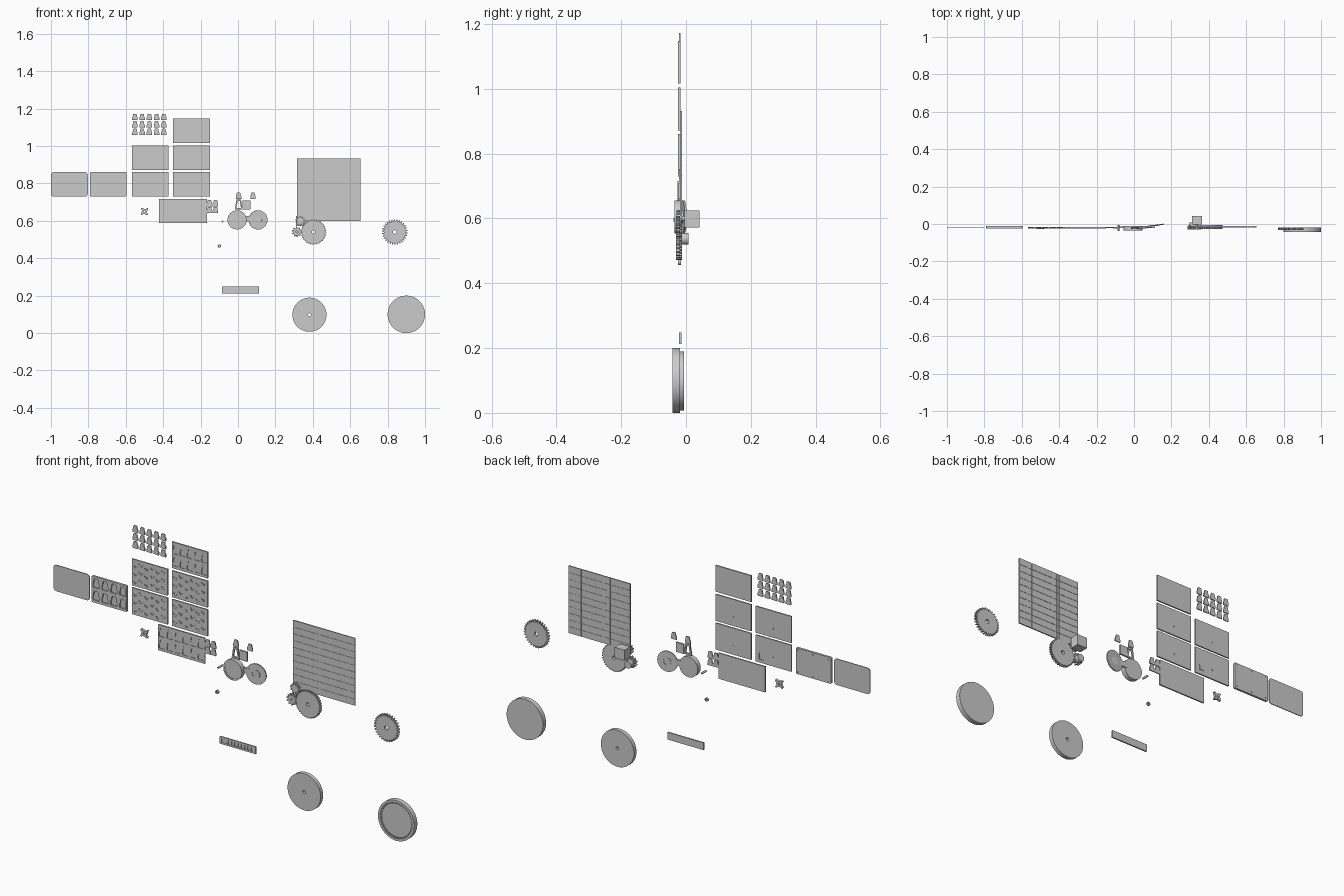
import bpy, bmesh, math
from mathutils import Vector, Matrix

if "Cube" in bpy.data.objects:
    bpy.data.objects.remove(bpy.data.objects["Cube"])

def add_prism(bm, pts, y0, y1):
    a = [bm.verts.new((x, y0, z)) for x, z in pts]
    b = [bm.verts.new((x, y1, z)) for x, z in pts]
    n = len(pts)
    faces = [bm.faces.new(a), bm.faces.new(b[::-1])]
    faces += [bm.faces.new((a[i], b[i], b[(i + 1) % n], a[(i + 1) % n])) for i in range(n)]
    bmesh.ops.recalc_face_normals(bm, faces=faces)

def build(name, prisms, cuts=(), smooth=False):
    """Make an object from (profile, y0, y1) prisms, minus the cutter prisms."""
    def mesh_object(label, items):
        bm = bmesh.new()
        for item in items:
            add_prism(bm, *item)
        me = bpy.data.meshes.new(label)
        bm.to_mesh(me)
        bm.free()
        ob = bpy.data.objects.new(label, me)
        bpy.context.collection.objects.link(ob)
        return ob
    ob = mesh_object(name, prisms)
    if cuts:
        cutter = mesh_object("cutter", cuts)
        cutter.hide_render = True
        mod = ob.modifiers.new("pockets", 'BOOLEAN')
        mod.operation, mod.solver, mod.object = 'DIFFERENCE', 'EXACT', cutter
        dg = bpy.context.evaluated_depsgraph_get()
        me = bpy.data.meshes.new_from_object(ob.evaluated_get(dg))
        ob.modifiers.clear()
        ob.data = me
        bpy.data.objects.remove(cutter)
    if smooth:
        bpy.ops.object.select_all(action='DESELECT')
        ob.select_set(True)
        bpy.context.view_layer.objects.active = ob
        bpy.ops.object.shade_smooth_by_angle()
    return ob

# Profiles in the x-z plane
def rect(x0, x1, z0, z1):
    return [(x0, z0), (x1, z0), (x1, z1), (x0, z1)]

def circle(x, z, r, n=64):
    return [(x + r * math.cos(2 * math.pi * i / n), z + r * math.sin(2 * math.pi * i / n)) for i in range(n)]

def round_rect(x0, x1, z0, z1, r):
    pts = []
    for cx, cz, q in ((x1 - r, z1 - r, 0), (x0 + r, z1 - r, 1), (x0 + r, z0 + r, 2), (x1 - r, z0 + r, 3)):
        pts += [(cx + r * math.cos((q + i / 4) * math.pi / 2), cz + r * math.sin((q + i / 4) * math.pi / 2)) for i in range(5)]
    return pts

def shield(x, z, w, h):
    return [(x + w * u, z + h * v) for u, v in
            ((-.5, -.5), (.5, -.5), (.5, -.1), (.38, .1), (.35, .4), (.25, .5), (-.25, .5), (-.35, .4), (-.38, .1), (-.5, -.1))]

def gear(x, z, r0, r1, teeth):
    pts = []
    for i in range(teeth):
        for f, r in ((0, r0), (.3, r0), (.45, r1), (.8, r1)):
            a = 2 * math.pi * (i + f) / teeth
            pts.append((x + r * math.cos(a), z + r * math.sin(a)))
    return pts

# Rounded cover and shield tray on the far left
build("cover_panel", [(round_rect(-1, -.803, .73, .86, .014), -.022, -.018)])
cuts = [(shield(-.766 + .049 * i, .765 + .062 * j, .034, .045), -.03, -.017) for i in range(4) for j in range(2)]
cuts += [(circle(-.776 + .083 * i, .74 + .055 * 2 * j, .004, 10), -.0145, 0) for i in range(3) for j in range(2)]
build("shield_tray", [(round_rect(-.79, -.597, .73, .86, .004), -.023, -.012)], cuts)

# Mid plates with rows of small shallow pockets
for k, (x, z) in enumerate([(-.47, .938), (-.47, .795), (-.249, .938), (-.249, .795)]):
    cuts = []
    for j in range(3):
        for i in range(6):
            px, pz = x - .078 + .031 * i, z + .04 * (j - 1) + (.006 if i % 2 else -.006)
            cuts.append(([(px - .011, pz), (px - .004, pz), (px - .004, pz - .008), (px + .004, pz - .008),
                          (px + .004, pz), (px + .011, pz), (px + .011, pz + .006), (px - .011, pz + .006)], -.03, -.0215))
    cuts.append((circle(x + .0005, z - .021, .003, 10), -.0205, 0))
    if k == 1:
        cuts.append(([(x + .05, z - .05), (x + .08, z - .05), (x + .08, z - .02), (x + .072, z - .02),
                      (x + .072, z - .042), (x + .05, z - .042)], -.019, 0))
    build("pocket_plate", [(rect(x - .098, x + .098, z - .066, z + .066), -.024, -.017)], cuts)

# Plates with rows of shield pockets
for name, x0, x1, z0, z1, n in (("shield_plate_top", -.347, -.15, 1.017, 1.148, 5),
                                ("shield_plate_lower", -.423, -.166, .588, .716, 6)):
    step = (x1 - x0) / n
    cuts = [(shield(x0 + step * (i + .5), z0 + (z1 - z0) * v, step * .72, .044), -.03, -.0215)
            for i in range(n) for v in (.27, .73)]
    build(name, [(rect(x0, x1, z0, z1), -.024, -.017)], cuts)

# Loose shield tokens
spots = [(-.551 + .0385 * i, 1.076 + .0385 * j * 1.03) for i in range(5) for j in range(3)]
spots += [(-.152 + .031 * i, .658 + .036 * j) for i in range(2) for j in range(2)]
spots += [(.003, .735), (.08, .735)]
for x, z in spots:
    build("shield_token", [(shield(x, z, .029, .034), -.022, -.017)])

# Four-armed star clip
star = []
for i in range(4):
    for f, r in ((-.32, .026), (-.18, .026), (0, .013)):
        a = math.pi / 2 * (i + f + .75)
        star.append((-.5 + r * math.cos(a), .65 + r * math.sin(a)))
build("star_clip", [(star, -.026, -.015)], [(circle(-.5, .65, .005, 16), -.1, .1)])

# Small triangular frame and block
build("triangle_frame", [([(-.017, .66), (.025, .66), (.016, .715), (-.008, .715)], -.026, -.018)],
      [([(-.008, .668), (.016, .668), (.01, .706), (-.002, .706)], -.1, .1)])
build("small_block", [(rect(.024, .066, .66, .708), -.024, -.016)])

# Drum, tilted disc and link between them
build("drum", [(circle(-.005, .605, .051), -.036, -.012)],
      [(circle(-.005, .605, .043), -.1, -.034)], True)
build("drum_link", [(rect(.03, .075, .597, .625), -.018, -.01)])
disc = build("tilted_disc", [(circle(0, 0, .051), -.003, .003)], [(circle(0, 0, .02, 32), -.1, .1)], True)
disc.matrix_world = Matrix.Translation((.107, -.008, .605)) @ Matrix.Rotation(math.radians(8), 4, 'Z')
build("disc_hub", [(circle(.107, .605, .02, 32), -.012, -.005)], (), True)

# Little rod, ring and slotted card
build("rod", [(circle(-.083, .596, .005, 16), -.038, -.005)], (), True)
build("ring", [(circle(-.1, .465, .009, 24), -.024, -.016)], [(circle(-.1, .465, .004, 16), -.1, .1)], True)
build("slotted_card", [(rect(-.081, -.014, .453, .549), -.026, -.018)],
      [(rect(-.058, -.036, .518, .537), -.03, -.022), (circle(-.032, .527, .004, 12), -.03, -.022)])

# Bar with a row of cells
build("cell_bar", [(rect(-.086, .112, .212, .248), -.021, -.014)],
      [(rect(-.076 + .018 * i, -.064 + .018 * i, .22, .24), -.1, -.0175) for i in range(10)])

# Slatted grid panel
cols = [.315, .425, .44, .462, .585, .608, .624, .657]
cells = []
for x0, x1 in zip(cols, cols[1:]):
    for j in range(10):
        z0 = .597 + .0336 * j
        cells.append((rect(x0 + .0008, x1 - .0008, z0 + .0008, z0 + .0328), -.018, -.012))
build("slatted_panel", cells + [(rect(.316, .656, .598, .932), -.0165, -.0135)])

# Large gears
build("gear_left", [(gear(.404, .54, .063, .068, 36), -.028, -.012)],
      [(circle(.404, .54, .009, 24), -.1, .1)])
build("gear_right", [(gear(.838, .54, .058, .068, 30), -.031, -.018)],
      [(circle(.838, .54, .01, 24), -.1, .1)])

# Motor block with its pinion and a second pinion
build("motor_block", [(rect(.309, .364, .572, .625), -.004, .042)])
build("motor_pinion", [(gear(.333, .6, .019, .026, 10), -.03, -.012), (circle(.333, .6, .007, 16), -.012, -.004)])
build("pinion", [(gear(.315, .541, .02, .028, 10), -.03, -.012)], [(circle(.315, .541, .005, 16), -.1, -.02)])
build("pinion_shaft", [(circle(.315, .537, .018, 32), -.012, .008)], (), True)

# Plain wheel and internally toothed wheel at the bottom
build("plain_wheel", [(circle(.382, .098, .091, 96), -.026, -.006)],
      [(circle(.382, .098, .008, 24), -.1, .1)], True)
build("ring_wheel", [(circle(.9, .1, .1, 96), -.042, -.018)],
      [(gear(.9, .1, .083, .089, 48), -.1, -.034), (circle(.9, .1, .004, 16), -.1, -.025)], True)
